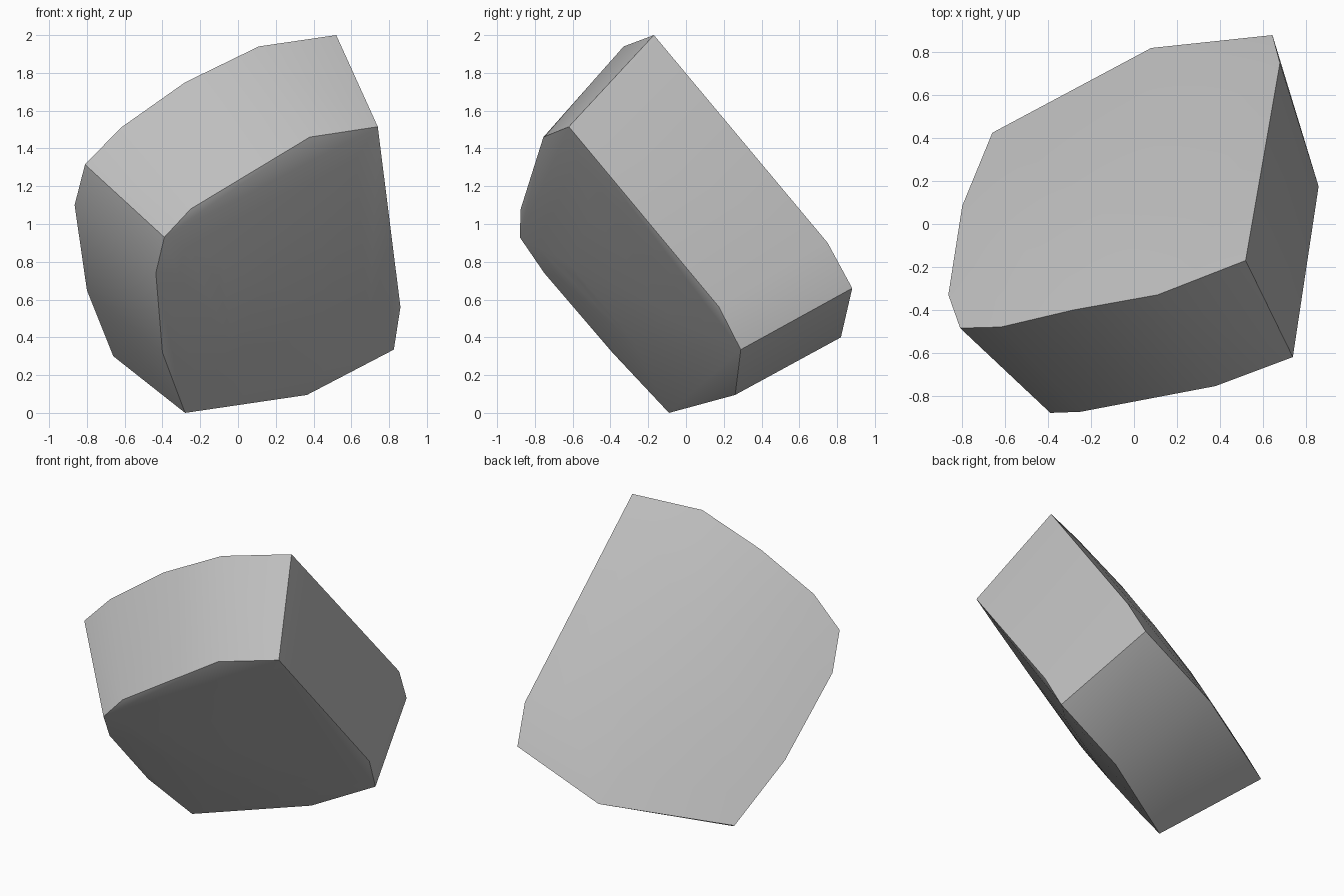
import bpy, bmesh
from mathutils import Vector

cube = bpy.data.objects.get("Cube")
if cube:
    bpy.data.objects.remove(cube, do_unlink=True)

# Rims of the two broad faces of the tilted slab
front_rim = [(-0.28, -0.09, 0), (-0.40, -0.39, 0.32), (-0.435, -0.75, 0.74), (-0.39, -0.88, 0.93),
             (-0.25, -0.875, 1.08), (0.38, -0.755, 1.46), (0.74, -0.62, 1.515), (0.86, 0.175, 0.56),
             (0.825, 0.29, 0.335), (0.365, 0.26, 0.095)]
back_rim = [(0.52, -0.17, 2), (0.11, -0.33, 1.94), (-0.28, -0.40, 1.75), (-0.62, -0.48, 1.51),
            (-0.81, -0.485, 1.315), (-0.865, -0.33, 1.10), (-0.80, 0.085, 0.65), (-0.66, 0.425, 0.30),
            (0.08, 0.82, 0.40), (0.645, 0.88, 0.66), (0.68, 0.75, 0.90)]
axis = Vector((-0.443, 0.726, 0.527)).normalized()

bm = bmesh.new()


def add_domed_face(rim, outward, rise):
    """Add a rim and gently bulging inner rings; return the rim vertices."""
    pts = [Vector(p) for p in rim]
    centre = sum(pts, Vector()) / len(pts)
    level = centre.dot(outward)
    verts = [bm.verts.new(p) for p in pts]
    for scale in (0.8, 0.45):
        for p in pts:
            q = centre.lerp(p, scale)
            # flatten the inner rings towards a common level
            q += outward * (level - q.dot(outward)) * (1 - scale)
            bm.verts.new(q + outward * rise * (1 - scale ** 2))
    bm.verts.new(centre + outward * rise)
    return verts


front = add_domed_face(front_rim, -axis, 0.045)
back = add_domed_face(back_rim, axis, 0.075)

# Rims and the four wall corners stay crisp
sharp = [(ring[i - 1], ring[i]) for ring in (front, back) for i in range(len(ring))]
sharp += [(front[a], back[b]) for a, b in ((0, 7), (3, 4), (6, 0), (8, 9))]
sharp = {frozenset(pair) for pair in sharp}

# Convex stone body
bmesh.ops.convex_hull(bm, input=bm.verts)
bmesh.ops.recalc_face_normals(bm, faces=bm.faces)
for face in bm.faces:
    face.smooth = True
for edge in bm.edges:
    edge.smooth = frozenset(edge.verts) not in sharp
bmesh.ops.delete(bm, geom=[v for v in bm.verts if not v.link_faces], context='VERTS')

mesh = bpy.data.meshes.new("stone_slab")
bm.to_mesh(mesh)
bm.free()

# Plain grey stone
grey = bpy.data.materials.new("stone_grey")
grey.use_nodes = True
colour = (0.52, 0.52, 0.52, 1)
grey.diffuse_color = colour
grey.node_tree.nodes["Principled BSDF"].inputs["Base Color"].default_value = colour
mesh.materials.append(grey)

stone = bpy.data.objects.new("stone_slab", mesh)
bpy.context.collection.objects.link(stone)
